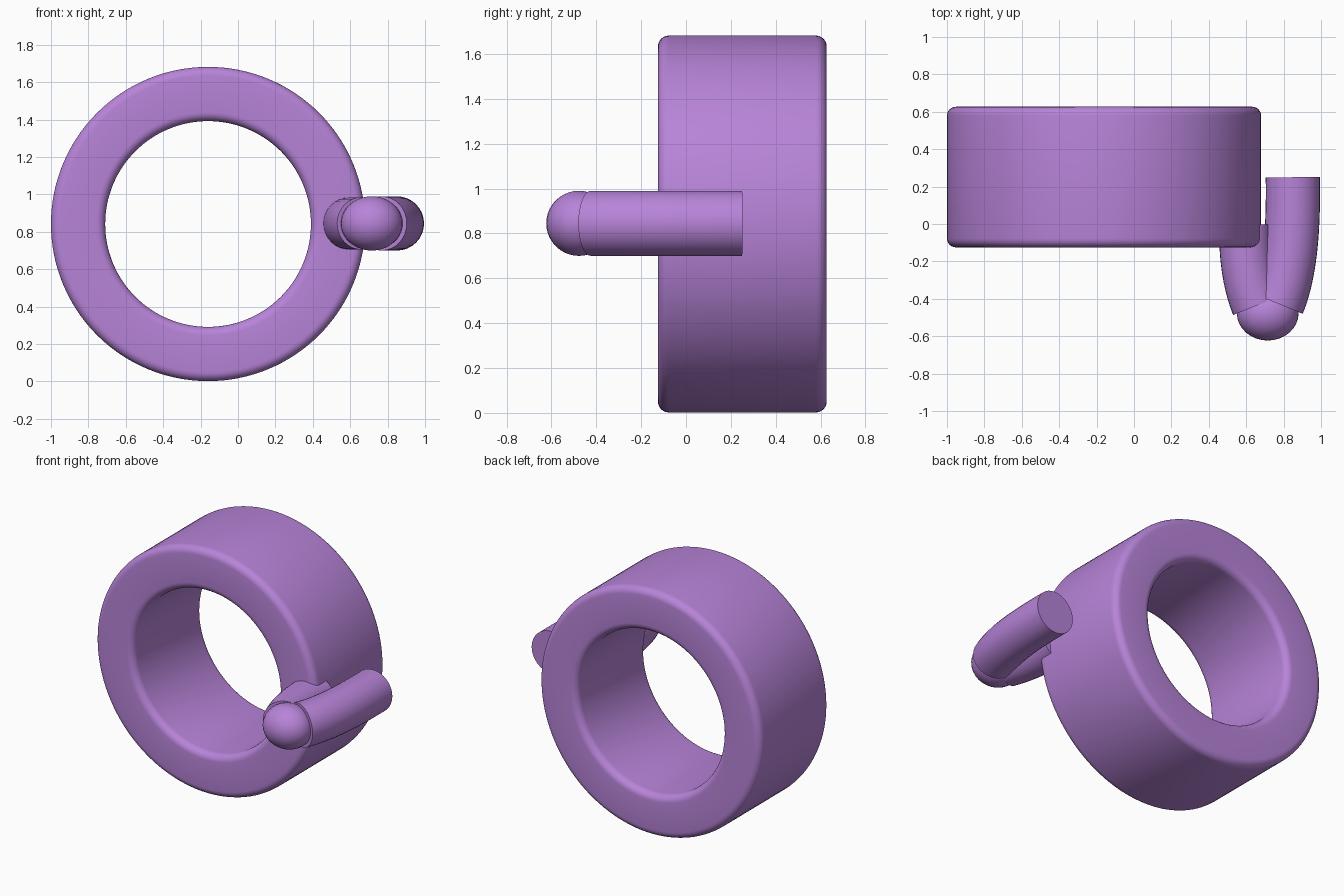
import bpy, bmesh, math
from mathutils import Vector

if "Cube" in bpy.data.objects:
    bpy.data.objects.remove(bpy.data.objects["Cube"])

purple = bpy.data.materials.new("purple")
purple.diffuse_color = (0.479, 0.231, 0.694, 1)
purple.use_nodes = True
purple.node_tree.nodes["Principled BSDF"].inputs["Base Color"].default_value = purple.diffuse_color


def finish(name, bm, angle=40):
    bmesh.ops.recalc_face_normals(bm, faces=bm.faces)
    me = bpy.data.meshes.new(name)
    bm.to_mesh(me)
    bm.free()
    me.materials.append(purple)
    ob = bpy.data.objects.new(name, me)
    bpy.context.collection.objects.link(ob)
    bpy.ops.object.select_all(action='DESELECT')
    ob.select_set(True)
    bpy.context.view_layer.objects.active = ob
    bpy.ops.object.shade_smooth_by_angle(angle=math.radians(angle))
    return ob


def loft(bm, rings, closed=False):
    n = len(rings[0])
    pairs = list(zip(rings, rings[1:])) + ([(rings[-1], rings[0])] if closed else [])
    for a, b in pairs:
        for i in range(n):
            j = (i + 1) % n
            bm.faces.new((a[i], a[j], b[j], b[i]))


# Thick ring: rounded rectangle profile turned about the y axis
CX, CZ, R_IN, R_OUT, Y0, Y1, FIL = -0.16, 0.842, 0.55, 0.84, -0.125, 0.627, 0.048
profile = []
for r, y, a0 in ((R_OUT - FIL, Y1 - FIL, 0), (R_IN + FIL, Y1 - FIL, 90),
                 (R_IN + FIL, Y0 + FIL, 180), (R_OUT - FIL, Y0 + FIL, 270)):
    for k in range(7):
        a = math.radians(a0 + 15 * k)
        profile.append((r + FIL * math.cos(a), y + FIL * math.sin(a)))
bm = bmesh.new()
rings = []
for s in range(128):
    t = math.tau * s / 128
    rings.append([bm.verts.new((CX + r * math.cos(t), y, CZ + r * math.sin(t)))
                  for r, y in profile])
loft(bm, rings, closed=True)
finish("ring_body", bm)


# Handle legs: round tubes along smooth bends in the horizontal plane
def leg(name, p0, p1, p2, p3, radius=0.145, sides=32, steps=20):
    p = [Vector(q) for q in (p0, p1, p2, p3)]
    bm = bmesh.new()
    rings = []
    for s in range(steps + 1):
        t = s / steps
        u = 1 - t
        c = p[0] * u**3 + p[1] * 3*u*u*t + p[2] * 3*u*t*t + p[3] * t**3
        d = ((p[1] - p[0]) * u*u + (p[2] - p[1]) * 2*u*t + (p[3] - p[2]) * t*t).normalized()
        n = Vector((-d.y, d.x))
        ring = []
        for i in range(sides):
            a = math.tau * i / sides
            q = c + n * radius * math.cos(a)
            ring.append(bm.verts.new((q.x, q.y, 0.845 + radius * math.sin(a))))
        rings.append(ring)
    loft(bm, rings)
    bm.faces.new(rings[0])
    bm.faces.new(rings[-1])
    finish(name, bm)


leg("handle_inner_leg", (0.595, 0.0), (0.592, -0.16), (0.61, -0.31), (0.66, -0.435), 0.14)
leg("handle_outer_leg", (0.849, 0.25), (0.853, 0.0), (0.84, -0.25), (0.768, -0.425))

# Rounded tip joining both legs
bm = bmesh.new()
bmesh.ops.create_uvsphere(bm, u_segments=32, v_segments=20, radius=1)
for v in bm.verts:
    v.co = Vector((0.715 + 0.165 * v.co.x, -0.477 + 0.146 * v.co.y, 0.845 + 0.145 * v.co.z))
finish("handle_tip", bm)
